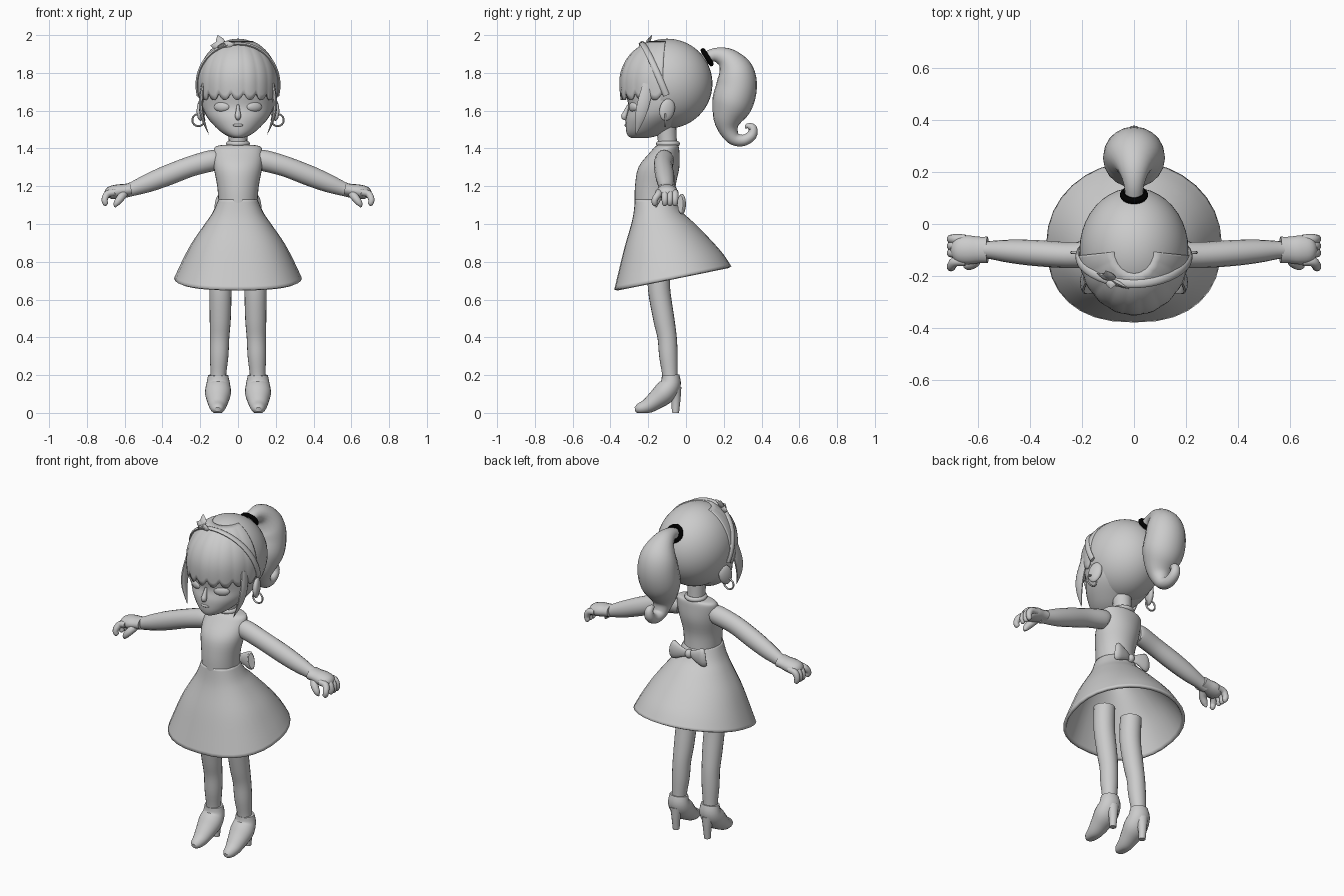
import bpy, bmesh, math
from mathutils import Vector, Matrix, Euler

if "Cube" in bpy.data.objects:
    bpy.data.objects.remove(bpy.data.objects["Cube"])

def finish(name, bm, mat=None, solid=0):
    bmesh.ops.recalc_face_normals(bm, faces=bm.faces[:])
    me = bpy.data.meshes.new(name)
    bm.to_mesh(me)
    bm.free()
    me.polygons.foreach_set("use_smooth", [True] * len(me.polygons))
    me.set_sharp_from_angle(angle=math.radians(45))
    ob = bpy.data.objects.new(name, me)
    bpy.context.collection.objects.link(ob)
    if mat:
        me.materials.append(mat)
    if solid:
        m = ob.modifiers.new("thickness", 'SOLIDIFY')
        m.thickness, m.offset = solid, -1
    return ob

def smooth(pts, sub):
    """Catmull-Rom interpolation of number tuples."""
    out = []
    for i in range(len(pts) - 1):
        p0, p1 = pts[max(i - 1, 0)], pts[i]
        p2, p3 = pts[i + 1], pts[min(i + 2, len(pts) - 1)]
        for k in range(sub):
            t = k / sub
            out.append([0.5 * (2 * b + (c - a) * t + (2 * a - 5 * b + 4 * c - d) * t * t
                        + (3 * b - a - 3 * c + d) * t ** 3) for a, b, c, d in zip(p0, p1, p2, p3)])
    return out + [list(pts[-1])]

def skin(bm, rings, caps=True):
    vs = [[bm.verts.new(p) for p in r] for r in rings]
    n = len(vs[0])
    for a, b in zip(vs, vs[1:]):
        for i in range(n):
            bm.faces.new((a[i], a[(i + 1) % n], b[(i + 1) % n], b[i]))
    if caps:
        bm.faces.new(vs[0])
        bm.faces.new(vs[-1])

def tube(name, pts, ref, w=1, n=16, sub=4, side=1):
    """Round sweep through (x, y, z, radius); w scales the width along ref."""
    P = smooth([(p[0] * side, *p[1:]) for p in pts], sub)
    C = [Vector(p[:3]) for p in P]
    rings = []
    for i, p in enumerate(P):
        t = (C[min(i + 1, len(C) - 1)] - C[max(i - 1, 0)]).normalized()
        u = Vector(ref)
        u = (u - t * u.dot(t)).normalized()
        v = t.cross(u)
        r = max(p[3], 0.001)
        ring = []
        for k in range(n):
            a = 2 * math.pi * k / n
            q = C[i] + u * (r * w * math.cos(a)) + v * (r * math.sin(a))
            q.z = max(q.z, 0)
            ring.append(q)
        rings.append(ring)
    bm = bmesh.new()
    skin(bm, rings)
    return finish(name, bm)

def loft(name, rows, e=2, n=32, sub=4, caps=True, solid=0):
    """Horizontal sections (z, half width, front y, back y, tilt); e squares the front."""
    rings = []
    for z, hw, yf, yb, tilt in smooth(rows, sub):
        ring = []
        for k in range(n):
            a = 2 * math.pi * k / n
            c, s = math.cos(a), math.sin(a)
            q = 2 / e if s < 0 else 1
            x = hw * math.copysign(abs(c) ** q, c)
            dy = (yb - yf) / 2 * math.copysign(abs(s) ** q, s)
            ring.append((x, (yf + yb) / 2 + dy, z + tilt * dy))
        rings.append(ring)
    bm = bmesh.new()
    skin(bm, rings, caps)
    return finish(name, bm, solid=solid)

def ball(name, loc, rad, rot=(0, 0, 0), u=24, v=16, cut=None):
    bm = bmesh.new()
    M = Matrix.LocRotScale(Vector(loc), Euler(rot), Vector(rad))
    bmesh.ops.create_uvsphere(bm, u_segments=u, v_segments=v, radius=1, matrix=M)
    if cut:
        dead = [f for f in bm.faces if cut(f.calc_center_median())]
        bmesh.ops.delete(bm, geom=dead, context='FACES')
    return finish(name, bm)

def ring(name, loc, R, r, rot=(0, 0, 0), mat=None):
    M = Matrix.LocRotScale(Vector(loc), Euler(rot), None)
    rings = []
    for i in range(24):
        a = 2 * math.pi * i / 24
        rings.append([M @ Vector(((R + r * math.cos(b)) * math.cos(a), (R + r * math.cos(b)) * math.sin(a),
                      r * math.sin(b))) for b in [2 * math.pi * k / 8 for k in range(8)]])
    bm = bmesh.new()
    skin(bm, rings + [rings[0]], False)
    bmesh.ops.remove_doubles(bm, verts=bm.verts[:], dist=1e-5)
    return finish(name, bm, mat)

X, Y = (1, 0, 0), (0, 1, 0)

# Face and skull
loft("head", [(1.456, .025, -.29, -.2, 0), (1.468, .06, -.308, -.15, 0), (1.5, .105, -.318, -.09, 0),
              (1.56, .16, -.318, 0, 0), (1.62, .188, -.305, .05, 0), (1.7, .195, -.318, .09, 0),
              (1.8, .19, -.31, .1, 0), (1.88, .15, -.26, .05, 0), (1.94, .06, -.17, -.03, 0)])
tube("nose", [(0, -.305, 1.63, .006), (0, -.32, 1.59, .013), (0, -.327, 1.567, .016), (0, -.312, 1.553, .006)], X)
ball("lips", (0, -.315, 1.523), (.028, .01, .008))

# Hair: back cap, fringe, headband
ball("hair_cap", (0, -.1, 1.743), (.21, .24, .238), u=40, v=28,
     cut=lambda c: c.y < -.14 and c.z < 1.74)
bm = bmesh.new()
cols, rows, locks = 72, 12, 9
grid = []
for i in range(cols + 1):
    az = math.radians(-85 + 170 * i / cols)
    ph = (i / cols * locks) % 1
    zb = 1.655 + .04 * (2 * abs(ph - .45)) ** 2
    col = []
    for j in range(rows + 1):
        el = math.asin(.93) * (1 - j / rows) + math.asin((zb - 1.75) / .235) * j / rows
        f = math.cos(el if el > 0 else el * .6) * (1 + .012 * math.sin(math.pi * ph))
        col.append(bm.verts.new((.214 * f * math.sin(az), -.1 - .25 * f * math.cos(az), 1.75 + .235 * math.sin(el))))
    grid.append(col)
for a, b in zip(grid, grid[1:]):
    for j in range(rows):
        bm.faces.new((a[j], a[j + 1], b[j + 1], b[j]))
finish("fringe", bm, solid=.012)
band = []
for i in range(21):
    a = math.radians(-105 + 10.5 * i)
    y = -.13 - .1 * math.cos(a)
    f = math.sqrt(1 - ((y + .1) / .25) ** 2)
    band.append((.218 * f * math.sin(a), y, 1.745 + .245 * f * math.cos(a), .009))
tube("headband", band, Y, w=1.9, n=10, sub=2)
for tip in ((-.108, -.18, 2.0), (-.02, -.25, 1.955), (-.145, -.19, 1.945), (-.09, -.25, 1.95)):
    base = Vector((-.085, -.215, 1.94))
    mid = base.lerp(Vector(tip), .45)
    tube("headband_ornament", [(*base, .012), (*mid, .024), (*tip, .001)], Y, w=.45, n=8)

# Ponytail with curled tip and its black tie
tube("ponytail", [(0, .09, 1.87, .032), (0, .15, 1.895, .036), (0, .215, 1.875, .06), (0, .26, 1.81, .095),
                  (0, .268, 1.73, .108), (0, .245, 1.64, .108), (0, .222, 1.56, .08), (0, .225, 1.5, .052),
                  (0, .255, 1.452, .036), (0, .305, 1.443, .03), (0, .348, 1.47, .027), (0, .353, 1.508, .022),
                  (0, .325, 1.518, .014), (0, .315, 1.505, .003)], X, w=1.08, n=20)
black = bpy.data.materials.new("black")
black.diffuse_color = (0, 0, 0, 1)
black.use_nodes = True
black.node_tree.nodes["Principled BSDF"].inputs["Base Color"].default_value = black.diffuse_color
ring("hair_tie", (0, .112, 1.883), .042, .013, (-math.radians(58), 0, 0), black)

# Neck, collar, dress
tube("neck", [(0, -.095, 1.36, .055), (0, -.098, 1.43, .05), (0, -.105, 1.52, .055)], X)
ring("collar", (0, -.095, 1.425), .05, .014)
loft("bodice", [(1.42, .05, -.14, -.05, 0), (1.412, .115, -.16, -.04, 0), (1.38, .13, -.19, -.035, 0),
                (1.3, .128, -.252, -.035, 0), (1.2, .11, -.27, -.055, 0), (1.11, .103, -.272, -.055, 0)])
loft("skirt", [(1.13, .103, -.27, -.06, 0), (1.06, .135, -.278, -.02, .03), (1.0, .176, -.292, .04, .05),
               (.9, .245, -.325, .125, .1), (.8, .298, -.355, .195, .16), (.714, .338, -.38, .24, .2)],
     e=2.4, caps=False, solid=.018)

# Bow at the back of the waist
ball("bow_knot", (0, -.03, 1.1), (.022, .024, .026))
for s in (-1, 1):
    tube("bow_loop", [(0, -.035, 1.1, .015), (.04, -.022, 1.103, .03), (.095, -.022, 1.105, .055),
                      (.112, -.03, 1.107, .045)], Y, w=.4, side=s)

# Paired parts
for s in (-1, 1):
    # eye, ear, earring, side lock
    ball("eye", (s * .085, -.277, 1.62), (.045, .02, .027), (0, 0, s * .42))
    ball("ear", (s * .195, -.1, 1.605), (.02, .042, .06), (-.25, 0, s * .35))
    ring("earring", (s * .21, -.11, 1.55), .032, .005, (math.pi / 2, 0, 0))
    tube("side_lock", [(.185, -.2, 1.74, .03), (.196, -.225, 1.64, .034), (.187, -.245, 1.56, .026),
                       (.155, -.265, 1.475, .002)], X, w=.35, n=10, side=s)
    # arm and hand
    tube("arm", [(.11, -.115, 1.335, .05), (.14, -.115, 1.335, .056), (.25, -.12, 1.305, .054),
                 (.38, -.112, 1.255, .054), (.48, -.105, 1.215, .048), (.56, -.1, 1.185, .037),
                 (.6, -.1, 1.173, .035)], Y, w=.93, side=s)
    tube("palm", [(.565, -.1, 1.184, .034), (.6, -.1, 1.178, .034), (.64, -.1, 1.172, .037),
                  (.68, -.1, 1.163, .033), (.7, -.1, 1.152, .014)], Y, w=1.5, side=s)
    for y in (-.058, -.085, -.112, -.145):
        y2 = y - (.02 if y < -.14 else 0)
        tube("finger", [(.65, y, 1.168, .018), (.69, y, 1.16, .019), (.706, y2, 1.13, .017),
                        (.7, y2, 1.105, .014), (.696, y2, 1.098, .004)], Y, n=10, side=s)
    tube("thumb", [(.6, -.12, 1.165, .022), (.62, -.15, 1.14, .022), (.643, -.16, 1.11, .017),
                   (.652, -.158, 1.09, .005)], Y, n=10, side=s)
    # leg and high-heeled shoe
    tube("leg", [(.095, -.14, .8, .06), (.093, -.143, .66, .059), (.094, -.118, .5, .056),
                 (.097, -.1, .4, .051), (.1, -.093, .3, .049), (.104, -.085, .2, .041),
                 (.105, -.085, .14, .042)], X, n=20, side=s)
    tube("shoe", [(.105, -.082, .2, .046), (.105, -.082, .15, .055), (.106, -.115, .105, .06),
                  (.107, -.16, .067, .05), (.108, -.205, .036, .039), (.108, -.25, .022, .027),
                  (.108, -.27, .018, .012)], X, w=1.15, n=20, side=s)
    tube("shoe_heel", [(.105, -.062, .13, .038), (.105, -.054, .07, .025), (.105, -.056, 0, .019)],
         X, n=12, side=s)
